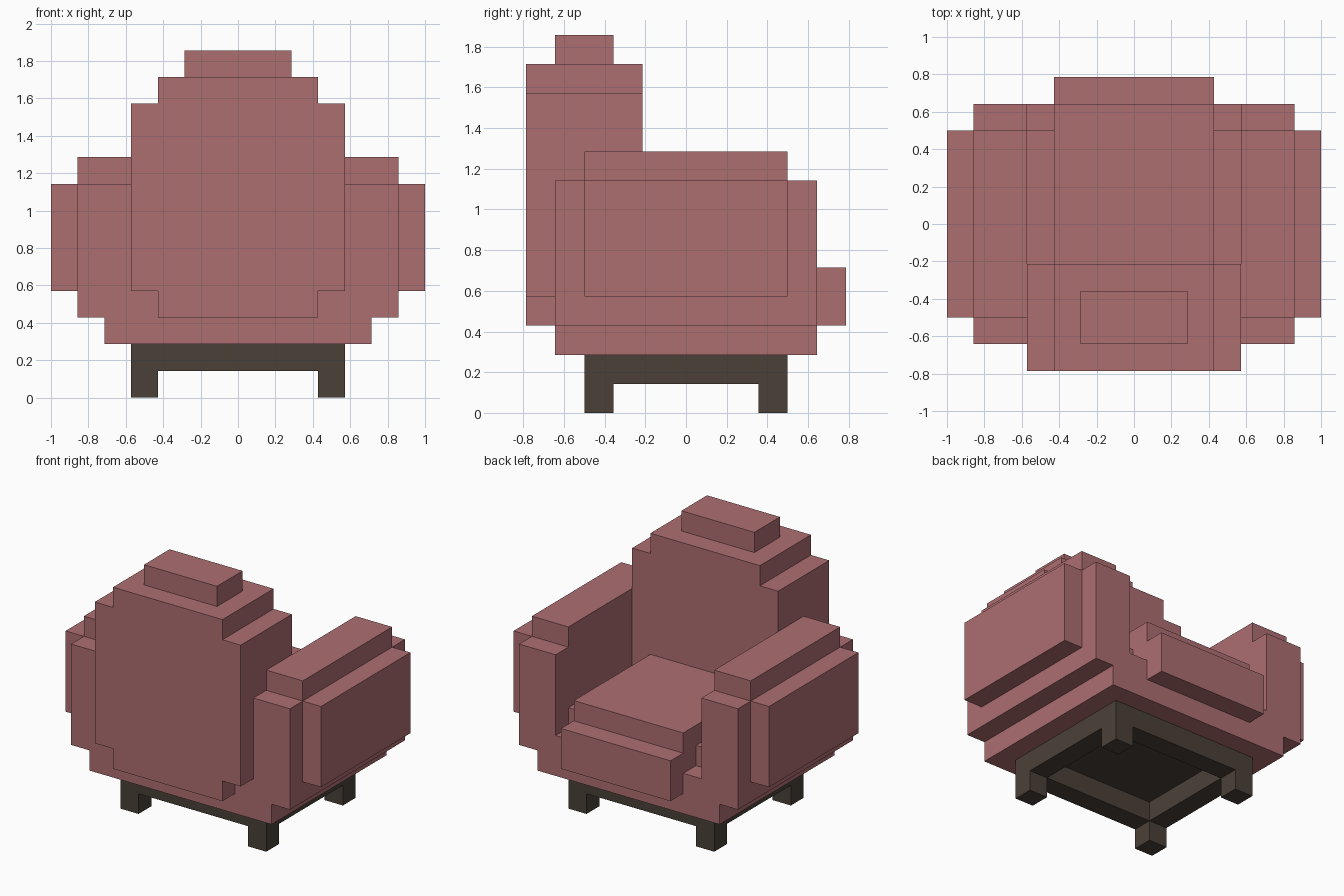
import bpy
import bmesh

cube = bpy.data.objects.get("Cube")
if cube:
    bpy.data.objects.remove(cube, do_unlink=True)

U = 1 / 7  # block size: every edge lies on this grid


def make_material(name, rgb):
    mat = bpy.data.materials.new(name)
    mat.use_nodes = True
    colour = (*rgb, 1)
    mat.diffuse_color = colour
    mat.node_tree.nodes["Principled BSDF"].inputs["Base Color"].default_value = colour
    return mat


ROSE = make_material("rose_fabric", (0.418, 0.156, 0.165))
WOOD = make_material("dark_wood", (0.069, 0.051, 0.039))


def extrude(name, outline, axis, start, end, mat):
    """Extrude a closed 2D outline along x or y; all sizes in blocks."""
    bm = bmesh.new()
    if axis == 'x':   # outline is (y, z)
        points = [(start, a, b) for a, b in outline]
        move = (end - start, 0, 0)
    else:             # outline is (x, z)
        points = [(a, start, b) for a, b in outline]
        move = (0, end - start, 0)
    face = bm.faces.new([bm.verts.new(p) for p in points])
    new = bmesh.ops.extrude_face_region(bm, geom=[face])["geom"]
    bmesh.ops.translate(bm, vec=move, verts=[v for v in new if isinstance(v, bmesh.types.BMVert)])
    bmesh.ops.scale(bm, vec=(U, U, U), verts=bm.verts)
    bmesh.ops.recalc_face_normals(bm, faces=bm.faces)
    mesh = bpy.data.meshes.new(name)
    bm.to_mesh(mesh)
    bm.free()
    mesh.materials.append(mat)
    obj = bpy.data.objects.new(name, mesh)
    bpy.context.collection.objects.link(obj)
    return obj


def box(name, x, y, z, mat):
    outline = [(x[0], z[0]), (x[1], z[0]), (x[1], z[1]), (x[0], z[1])]
    return extrude(name, outline, 'y', y[0], y[1], mat)


def span(centre, half):
    return (centre - half, centre + half)


# Wooden base: legs, rails and the underside panel
for sx, side in ((-1, "right"), (1, "left")):
    for sy, end in ((-1, "front"), (1, "back")):
        box(f"{end}_{side}_leg", span(3.5 * sx, 0.5), span(3 * sy, 0.5), (0, 1), WOOD)
    box(f"{side}_rail", span(3.5 * sx, 0.5), (-2.5, 2.5), (1, 2), WOOD)
for sy, end in ((-1, "front"), (1, "back")):
    box(f"{end}_rail", (-4, 4), span(3 * sy, 0.5), (1, 2), WOOD)
box("underside_panel", (-3, 3), (-2.5, 2.5), (1.97, 2), WOOD)

# Upholstered body, stepping outwards as it rises
box("lower_body", (-5, 5), (-4.5, 4.5), (2, 3), ROSE)
box("upper_body", (-6, 6), (-4.5, 4.5), (3, 4), ROSE)

# Seat
box("seat_base", (-4, 4), (-1.5, 3.5), (4, 5), ROSE)
box("seat_cushion", (-3, 3), (-1.5, 4.5), (4, 6), ROSE)
box("seat_apron", (-3, 3), (4.5, 5.5), (3, 5), ROSE)

# Backrest with stepped corners, and its top cap
half = [(3, 3), (3, 4), (4, 4), (4, 11), (3, 11), (3, 12)]
outline = half + [(-x, z) for x, z in reversed(half)]
extrude("backrest", outline, 'y', -5.5, -1.5, ROSE)
box("backrest_cap", (-2, 2), (-4.5, -2.5), (12, 13), ROSE)

# Arms with stepped tops and raised outer panels
half = [(4.5, 4), (4.5, 8), (3.5, 8), (3.5, 9)]
outline = half + [(-y, z) for y, z in reversed(half)]
for s, side in ((-1, "right"), (1, "left")):
    extrude(f"{side}_arm", outline, 'x', 4 * s, 6 * s, ROSE)
    box(f"{side}_arm_panel", span(6.5 * s, 0.5), (-3.5, 3.5), (4, 8), ROSE)
